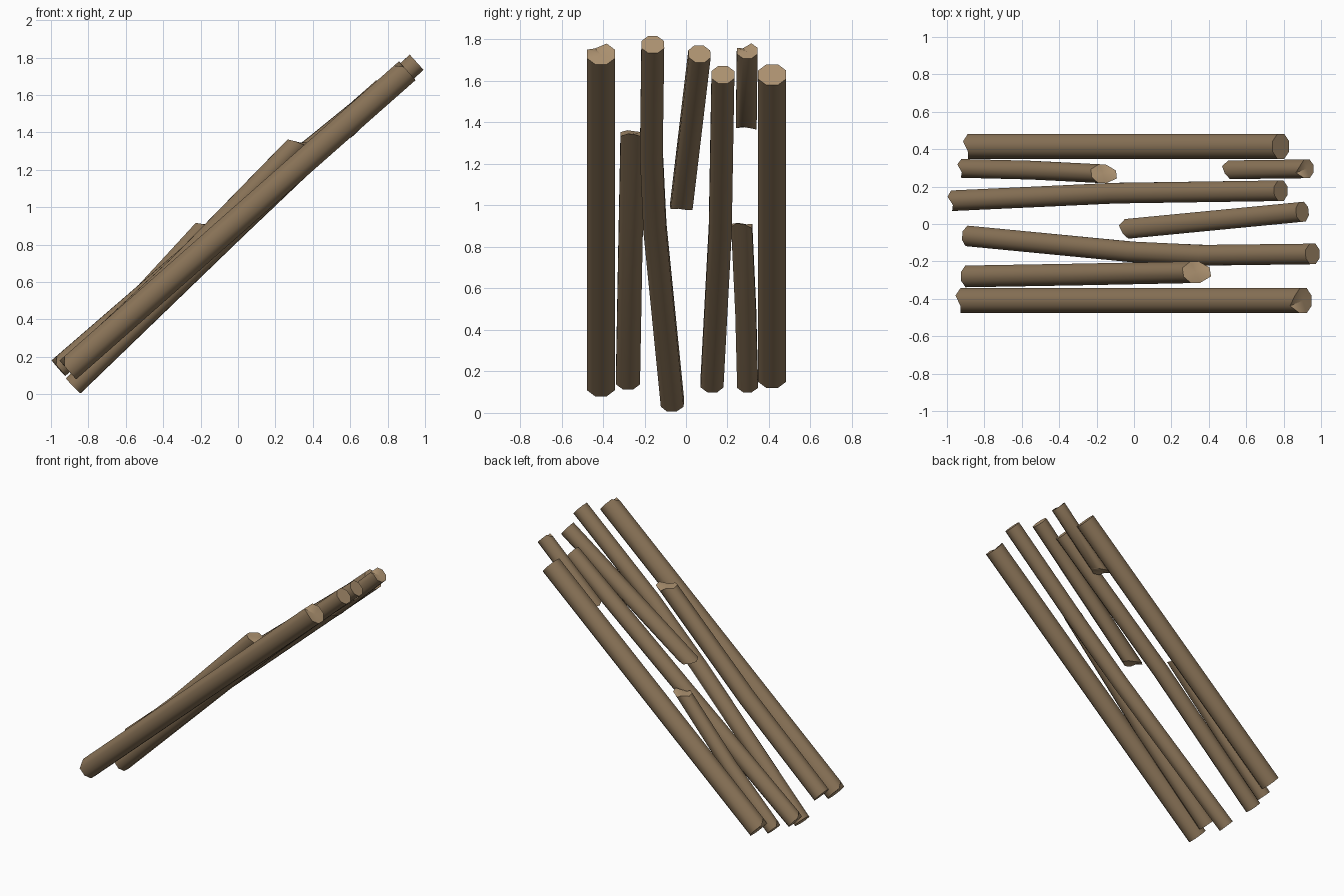
import bpy, bmesh, math
from mathutils import Vector

if "Cube" in bpy.data.objects:
    bpy.data.objects.remove(bpy.data.objects["Cube"])

SIDES = 8


def material(name, rgb):
    m = bpy.data.materials.new(name)
    m.diffuse_color = (*rgb, 1)
    m.use_nodes = True
    m.node_tree.nodes["Principled BSDF"].inputs["Base Color"].default_value = m.diffuse_color
    return m


bark = material("brown bark", (0.25, 0.17, 0.095))
cut = material("pale cut wood", (0.42, 0.29, 0.165))


def log(name, pts, r, low=None, high=None):
    """Octagonal log along pts; low/high push each end vertex outward along the axis.
    Vertex order: starts at the side, 1-2 on top, 5-6 underneath."""
    pts = [Vector(p) for p in pts]
    low, high = low or [0] * SIDES, high or [0] * SIDES
    rad = r / math.cos(math.pi / SIDES)
    bm = bmesh.new()
    rings = []
    last = len(pts) - 1
    for i, p in enumerate(pts):
        d = (pts[min(i + 1, last)] - pts[max(i - 1, 0)]).normalized()
        u = Vector((0, 0, 1)).cross(d).normalized()
        v = d.cross(u)
        ring = []
        for k in range(SIDES):
            a = (k + 0.5) * 2 * math.pi / SIDES
            push = -low[k] if i == 0 else high[k] if i == last else 0
            ring.append(bm.verts.new(p + rad * (math.cos(a) * u + math.sin(a) * v) + d * push))
        rings.append(ring)
    # bark sides
    for a, b in zip(rings, rings[1:]):
        for k in range(SIDES):
            n = (k + 1) % SIDES
            bm.faces.new((a[k], a[n], b[n], b[k]))
    # end grain, fanned around a centre point
    for ring in (rings[0], rings[-1]):
        c = bm.verts.new(sum((w.co for w in ring), Vector()) / SIDES)
        for k in range(SIDES):
            bm.faces.new((ring[k], ring[(k + 1) % SIDES], c)).material_index = 1
    bmesh.ops.recalc_face_normals(bm, faces=bm.faces)
    me = bpy.data.meshes.new(name)
    bm.to_mesh(me)
    bm.free()
    me.materials.append(bark)
    me.materials.append(cut)
    ob = bpy.data.objects.new(name, me)
    bpy.context.collection.objects.link(ob)
    bpy.ops.object.select_all(action='DESELECT')
    ob.select_set(True)
    bpy.context.view_layer.objects.active = ob
    bpy.ops.object.shade_smooth_by_angle(angle=math.radians(48))


# end shapes: small chip, and splintered breaks
chip = [0, 0, -0.035, 0, 0, 0, 0, 0]
break_up = [0.03, 0.0, 0.01, 0.03, 0.05, 0.10, 0.09, 0.04]
break_down = [0, 0.02, 0.0, -0.01, -0.04, -0.08, -0.07, -0.03]

# full-length logs
log("back_log", [(-0.87, 0.415, 0.17), (0.785, 0.415, 1.63)], 0.067, low=chip)
log("inner_back_log", [(-0.96, 0.125, 0.14), (-0.1, 0.165, 0.885), (0.785, 0.178, 1.63)], 0.055, low=chip)
log("bent_log", [(-0.88, -0.065, 0.046), (0.0, -0.15, 0.895), (0.38, -0.167, 1.255), (0.955, -0.16, 1.775)], 0.055)
log("front_log", [(-0.91, -0.41, 0.13), (0.905, -0.41, 1.73)], 0.067, low=chip, high=chip)

# broken logs
log("broken_front_log", [(-0.885, -0.28, 0.155), (-0.3, -0.27, 0.70), (0.30, -0.258, 1.315)], 0.058, high=break_up)
log("broken_back_log_lower", [(-0.91, 0.297, 0.135), (-0.55, 0.288, 0.49), (-0.195, 0.27, 0.875)], 0.05, low=chip, high=break_up)
log("broken_back_log_upper", [(0.52, 0.29, 1.36), (0.925, 0.295, 1.745)], 0.05, low=break_down, high=chip)
log("broken_middle_log", [(-0.03, -0.025, 0.975), (0.9, 0.065, 1.73)], 0.053, low=break_down)
